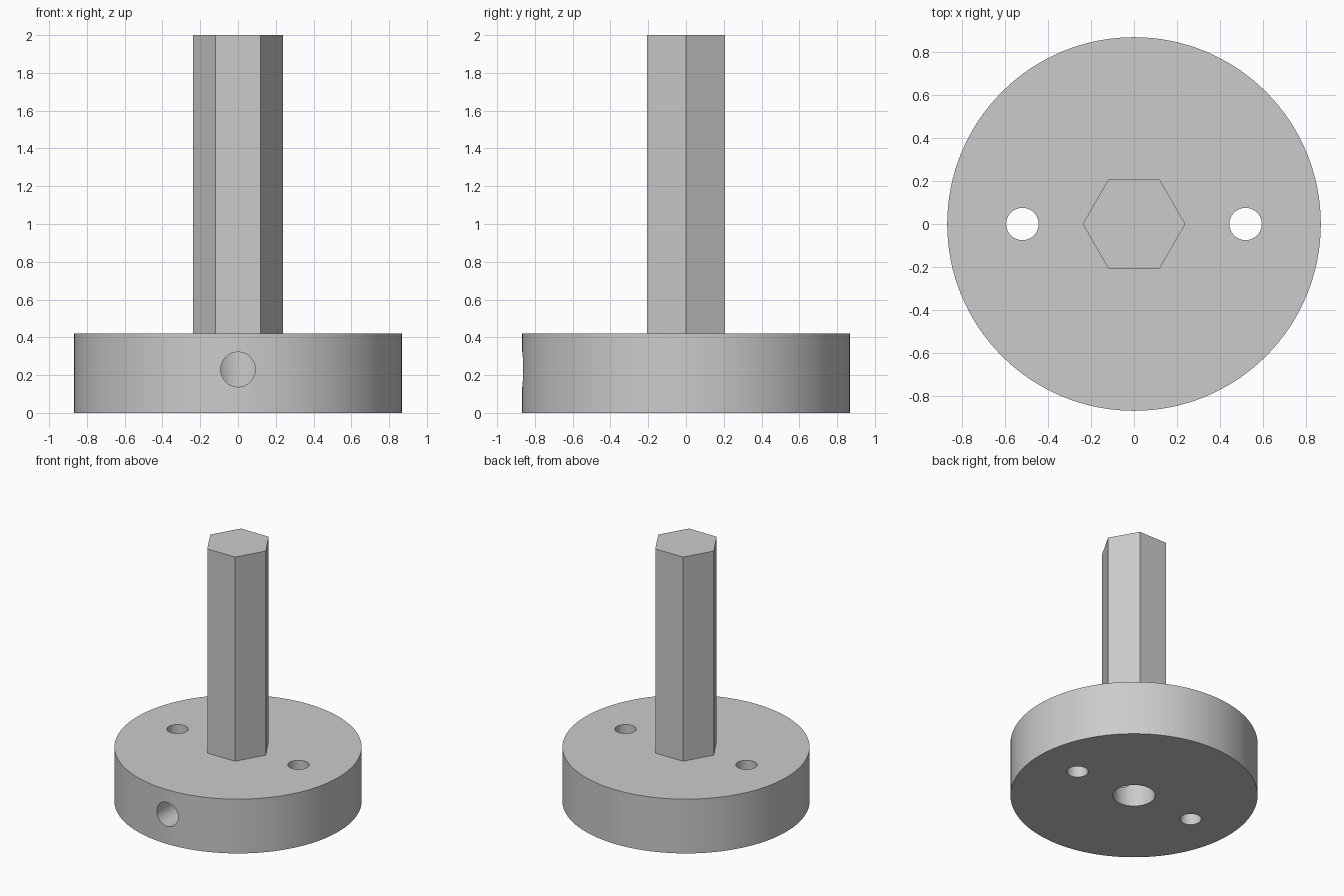
import bpy
import math

if "Cube" in bpy.data.objects:
    bpy.data.objects.remove(bpy.data.objects["Cube"], do_unlink=True)

HUB_RADIUS, HUB_HEIGHT = 0.867, 0.42
SHAFT_RADIUS, TOP = 0.238, 2.0

grey = bpy.data.materials.new("light_grey")
grey.use_nodes = True
colour = (0.6, 0.6, 0.6, 1)
grey.diffuse_color = colour
grey.node_tree.nodes["Principled BSDF"].inputs["Base Color"].default_value = colour


def prism(name, radius, start, end, sides=64, x=0, y=0):
    """Upright prism or cylinder between two heights."""
    bpy.ops.mesh.primitive_cylinder_add(
        vertices=sides, radius=radius, depth=end - start,
        location=(x, y, (start + end) / 2))
    ob = bpy.context.object
    ob.name = name
    ob.data.materials.append(grey)
    return ob


def combine(body, tool, operation):
    """Apply a boolean and remove the tool object."""
    tool.hide_render = True
    mod = body.modifiers.new(tool.name, "BOOLEAN")
    mod.object = tool
    mod.operation = operation
    mod.solver = "EXACT"
    bpy.context.view_layer.objects.active = body
    bpy.ops.object.modifier_apply(modifier=mod.name)
    bpy.data.objects.remove(tool, do_unlink=True)


# Round hub
hub = prism("hub_with_hex_shaft", HUB_RADIUS, 0, HUB_HEIGHT, 128)

# Hexagonal shaft with corners pointing left and right
shaft = prism("hex_shaft", SHAFT_RADIUS, HUB_HEIGHT / 2, TOP, 6)
shaft.rotation_euler.z = math.radians(30)
combine(hub, shaft, "UNION")

# Central blind bore from below
combine(hub, prism("centre_bore", 0.148, -0.1, HUB_HEIGHT), "DIFFERENCE")

# Two bolt holes straight through the hub
for side in (-1, 1):
    combine(hub, prism("bolt_hole", 0.075, -0.1, HUB_HEIGHT + 0.1, x=side * 0.518),
            "DIFFERENCE")

# Set-screw hole from the front rim into the bore
screw_hole = prism("set_screw_hole", 0.092, -0.5, 0.5)
screw_hole.rotation_euler.x = math.radians(90)
screw_hole.location = (0, -0.54, 0.23)
combine(hub, screw_hole, "DIFFERENCE")

# Smooth round walls, crisp edges
bpy.ops.object.select_all(action="DESELECT")
hub.select_set(True)
bpy.context.view_layer.objects.active = hub
bpy.ops.object.shade_smooth_by_angle(angle=math.radians(30))
